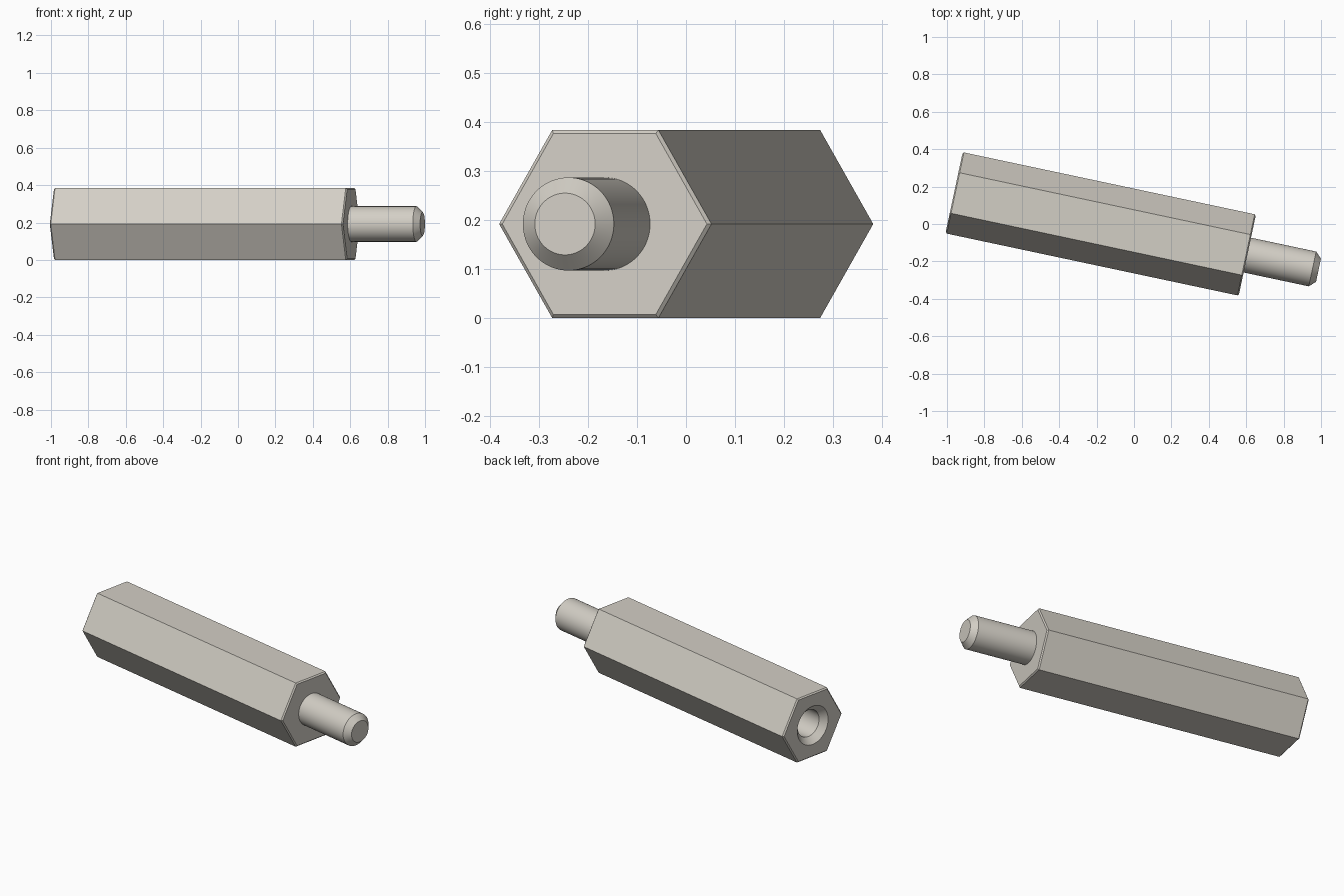
import bpy
import bmesh
import math

cube = bpy.data.objects.get("Cube")
if cube:
    bpy.data.objects.remove(cube, do_unlink=True)

SEGMENTS = 96
APOTHEM = 0.192          # half the width across the hexagon's flats
BODY_LENGTH = 1.603
TOTAL_LENGTH = 1.992
STUD_RADIUS = 0.095
CHAMFER = 0.007

metal = bpy.data.materials.new("warm grey metal")
metal.use_nodes = True
colour = (0.65, 0.62, 0.56, 1)
metal.diffuse_color = colour
metal.node_tree.nodes["Principled BSDF"].inputs["Base Color"].default_value = colour


def ring_points(x, radius, hexagonal):
    """Points of a round or hexagonal section around the x axis."""
    for i in range(SEGMENTS):
        angle = math.tau * i / SEGMENTS
        r = radius
        if hexagonal:
            r /= math.cos(angle % (math.pi / 3) - math.pi / 6)
        yield x, r * math.cos(angle), r * math.sin(angle)


def loft(name, sections, cap_start=False, cap_end=False):
    """Join sections (x, radius, hexagonal) into one skin along the axis."""
    bm = bmesh.new()
    rings = [[bm.verts.new(p) for p in ring_points(*s)] for s in sections]
    for a, b in zip(rings, rings[1:]):
        for i in range(SEGMENTS):
            j = (i + 1) % SEGMENTS
            bm.faces.new((a[i], b[i], b[j], a[j]))
    if cap_start:
        bm.faces.new(rings[0])
    if cap_end:
        bm.faces.new(reversed(rings[-1]))
    mesh = bpy.data.meshes.new(name)
    bm.to_mesh(mesh)
    bm.free()
    mesh.materials.append(metal)
    obj = bpy.data.objects.new(name, mesh)
    bpy.context.collection.objects.link(obj)
    # The spacer lies on a flat, turned slightly on the ground
    obj.location = (-0.962, 0.167, APOTHEM)
    obj.rotation_euler.z = math.radians(-12)
    bpy.ops.object.select_all(action="DESELECT")
    obj.select_set(True)
    bpy.context.view_layer.objects.active = obj
    bpy.ops.object.shade_smooth_by_angle(angle=math.radians(25))
    return obj


# Hexagonal body, from the bottom of the blind hole out to the stud shoulder
loft("hex_body", [
    (0.75, 0.002, False),
    (0.70, 0.08, False),
    (0.035, 0.08, False),
    (0, 0.115, False),
    (0, APOTHEM - CHAMFER, True),
    (CHAMFER, APOTHEM, True),
    (BODY_LENGTH - CHAMFER, APOTHEM, True),
    (BODY_LENGTH, APOTHEM - CHAMFER, True),
    (BODY_LENGTH, STUD_RADIUS, False),
], cap_start=True)

# Round stud with a chamfered tip
loft("stud", [
    (BODY_LENGTH, STUD_RADIUS, False),
    (TOTAL_LENGTH - 0.033, STUD_RADIUS, False),
    (TOTAL_LENGTH, 0.063, False),
], cap_end=True)
